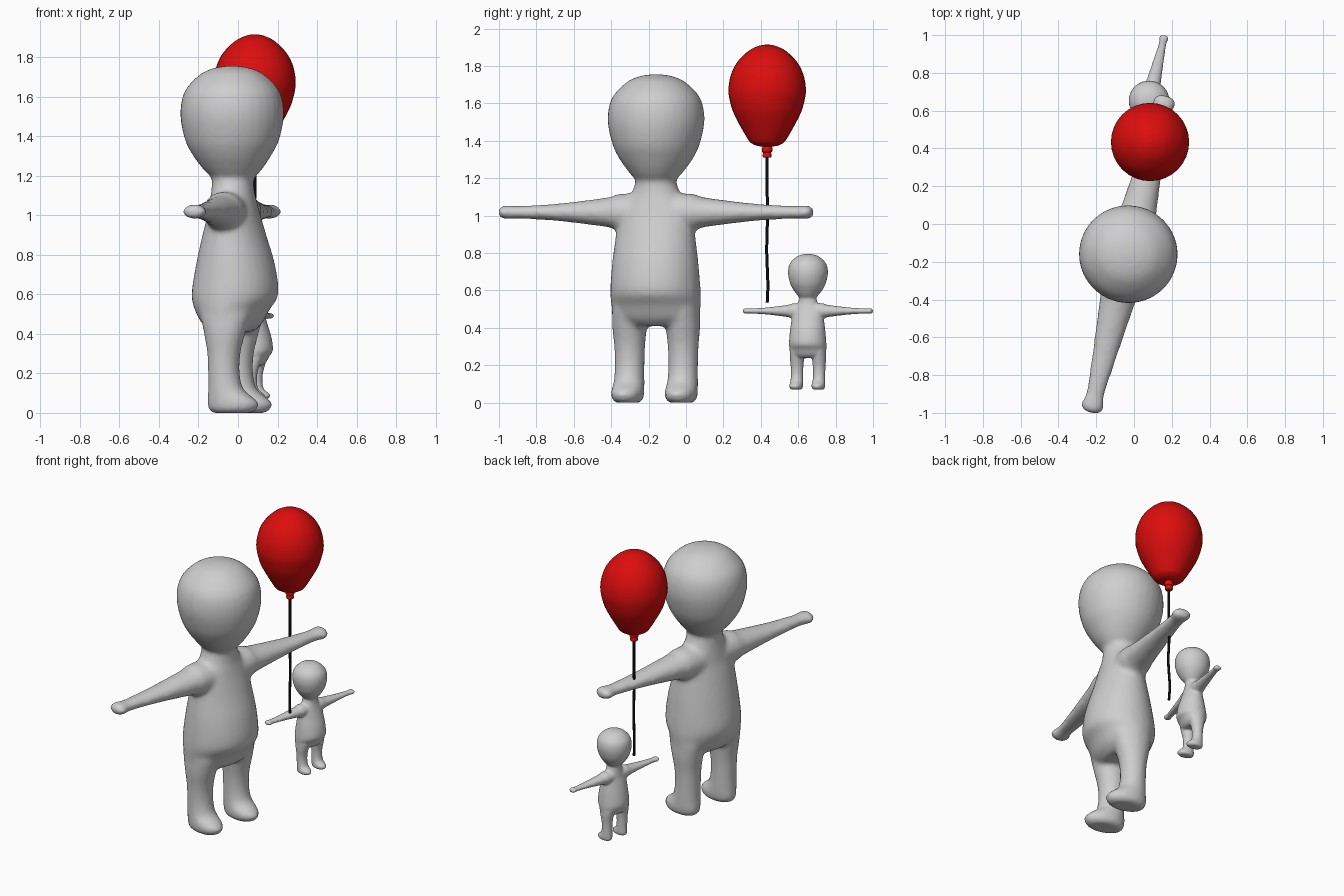
import bpy
import bmesh
import math
from mathutils import Vector

if "Cube" in bpy.data.objects:
    bpy.data.objects.remove(bpy.data.objects["Cube"])


def material(name, rgb):
    m = bpy.data.materials.new(name)
    m.diffuse_color = (*rgb, 1.0)
    m.use_nodes = True
    m.node_tree.nodes["Principled BSDF"].inputs["Base Color"].default_value = m.diffuse_color
    return m


GREY = material("light_grey", (0.62, 0.62, 0.62))
RED = material("balloon_red", (0.72, 0.004, 0.004))
BLACK = material("string_black", (0.004, 0.004, 0.004))


def refine(sections, steps=4):
    """Catmull-Rom subdivision of a list of loft sections."""
    pts = [sections[0]] + list(sections) + [sections[-1]]
    out = []
    for p0, p1, p2, p3 in zip(pts, pts[1:], pts[2:], pts[3:]):
        for k in range(steps):
            t = k / steps
            out.append([0.5 * (2 * b + (c - a) * t + (2 * a - 5 * b + 4 * c - d) * t * t
                               + (3 * b - a - 3 * c + d) * t ** 3)
                        for a, b, c, d in zip(p0, p1, p2, p3)])
    out.append(list(sections[-1]))
    return out


def loft(bm, sections, place, sides=32, steps=4):
    """Closed elliptical loft; section = (position, offset, half depth, half width)."""
    rings = []
    for t, off, a, b in refine(sections, steps):
        a, b = max(a, 0.002), max(b, 0.002)
        rings.append([bm.verts.new(place(off + a * math.cos(2 * math.pi * i / sides),
                                         b * math.sin(2 * math.pi * i / sides), t))
                      for i in range(sides)])
    for r0, r1 in zip(rings, rings[1:]):
        for i in range(sides):
            j = (i + 1) % sides
            bm.faces.new((r0[i], r0[j], r1[j], r1[i]))
    bm.faces.new(rings[0][::-1])
    bm.faces.new(rings[-1])


def finish(bm, name, mat):
    bmesh.ops.recalc_face_normals(bm, faces=bm.faces[:])
    me = bpy.data.meshes.new(name)
    bm.to_mesh(me)
    bm.free()
    me.materials.append(mat)
    for p in me.polygons:
        p.use_smooth = True
    return me


def add_object(name, data):
    ob = bpy.data.objects.new(name, data)
    bpy.context.scene.collection.objects.link(ob)
    return ob


# Figure sections, facing +x with arms along y
TORSO = [(0.41, 0.00, 0.10, 0.17), (0.45, 0.00, 0.145, 0.23), (0.52, 0.0, 0.185, 0.241),
         (0.60, 0.015, 0.218, 0.243), (0.75, 0.018, 0.198, 0.232), (0.90, 0.012, 0.158, 0.214),
         (1.00, 0.01, 0.13, 0.20), (1.07, 0.006, 0.116, 0.17), (1.12, 0.004, 0.108, 0.132),
         (1.19, 0.004, 0.104, 0.107), (1.26, 0.004, 0.10, 0.10)]
HEAD = [(1.18, 0.005, 0.09, 0.09), (1.20, 0.005, 0.118, 0.116), (1.24, 0.003, 0.155, 0.15),
        (1.305, 0.0, 0.20, 0.197), (1.385, 0, 0.24, 0.234), (1.51, 0, 0.262, 0.259),
        (1.626, 0, 0.241, 0.238), (1.71, 0, 0.165, 0.162), (1.745, 0, 0.09, 0.09),
        (1.757, 0, 0.01, 0.01)]
LEG = [(0.0, 0.035, 0.10, 0.06), (0.015, 0.038, 0.122, 0.078), (0.05, 0.040, 0.132, 0.086),
       (0.085, 0.022, 0.112, 0.084), (0.12, 0.002, 0.09, 0.081), (0.20, -0.008, 0.08, 0.079),
       (0.30, -0.008, 0.084, 0.082), (0.40, -0.004, 0.105, 0.091), (0.50, 0.0, 0.13, 0.09)]
ARM = [(0.0, 0, 0.11, 0.10), (0.19, 0, 0.104, 0.10), (0.24, 0, 0.096, 0.085),
       (0.31, 0, 0.088, 0.073), (0.53, 0, 0.067, 0.047), (0.70, 0, 0.052, 0.036),
       (0.77, 0, 0.048, 0.034), (0.82, 0, 0.061, 0.037), (0.85, 0, 0.05, 0.031),
       (0.864, 0, 0.02, 0.013)]

bm = bmesh.new()
loft(bm, TORSO, lambda u, v, t: Vector((u, v, t)))
loft(bm, HEAD, lambda u, v, t: Vector((u, v, t)))
for s in (-1, 1):
    loft(bm, LEG, lambda u, v, t: Vector((u, s * 0.147 + v, t)))
    loft(bm, ARM, lambda u, v, t: Vector((u, s * t, 1.018 + v)))
figure_mesh = finish(bm, "figure", GREY)

# Large and small figure share one body, fused into a single soft skin
for name, loc, scale in (("large_figure", (-0.03, -0.16, 0.0), 1.0),
                         ("small_figure", (0.08, 0.652, 0.07), 0.413)):
    ob = add_object(name, figure_mesh)
    ob.location = loc
    ob.scale = (scale,) * 3
    ob.rotation_euler.z = math.radians(-13.3)
    fuse = ob.modifiers.new("fuse", 'REMESH')
    fuse.mode = 'VOXEL'
    fuse.voxel_size = 0.014
    fuse.use_smooth_shade = True
    soft = ob.modifiers.new("soften", 'SMOOTH')
    soft.factor = 0.5
    soft.iterations = 8

# Balloon and its tied neck
BX, BY = 0.085, 0.434
BALLOON = [(1.370, 0.03), (1.374, 0.055), (1.385, 0.08), (1.41, 0.104), (1.53, 0.171),
           (1.60, 0.196), (1.67, 0.207), (1.75, 0.195), (1.82, 0.161), (1.88, 0.101),
           (1.908, 0.045), (1.915, 0.003)]
KNOT = [(1.31, 0.012), (1.313, 0.022), (1.325, 0.024), (1.337, 0.021), (1.342, 0.027),
        (1.360, 0.028), (1.375, 0.022)]
for name, profile in (("balloon", BALLOON), ("balloon_knot", KNOT)):
    bm = bmesh.new()
    loft(bm, [(z, 0, r, r) for z, r in profile],
         lambda u, v, t: Vector((BX + u, BY + v, t)))
    add_object(name, finish(bm, name, RED))

# String with a slight wave
curve = bpy.data.curves.new("balloon_string", 'CURVE')
curve.dimensions = '3D'
curve.bevel_depth = 0.008
curve.bevel_resolution = 2
curve.use_fill_caps = True
spline = curve.splines.new('POLY')
N = 24
spline.points.add(N)
for i, p in enumerate(spline.points):
    f = i / N
    wave = 0.004 * math.sin(f * 4 * math.pi) * f
    p.co = (BX + wave, BY - wave, 1.32 - 0.785 * f, 1)
curve.materials.append(BLACK)
add_object("balloon_string", curve)
